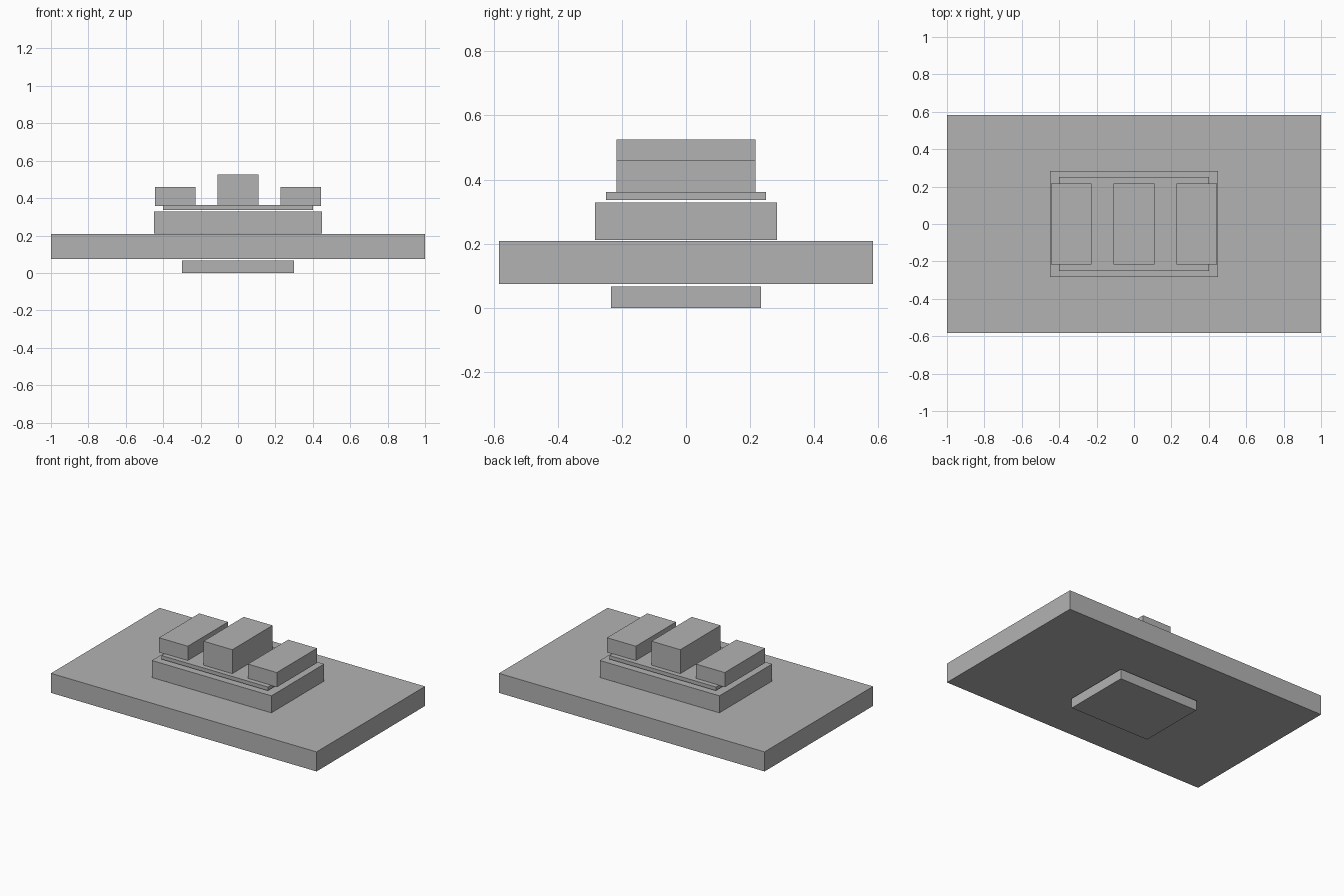
import bpy

if "Cube" in bpy.data.objects:
    bpy.data.objects.remove(bpy.data.objects["Cube"])

grey = bpy.data.materials.new("plain_grey")
grey.diffuse_color = (0.45, 0.45, 0.45, 1)
grey.use_nodes = True
grey.node_tree.nodes["Principled BSDF"].inputs["Base Color"].default_value = grey.diffuse_color


def box(name, width, depth, bottom, top, x=0.0):
    """Axis-aligned slab, centred on y = 0, spanning bottom to top."""
    bpy.ops.mesh.primitive_cube_add(size=1, location=(x, 0, (bottom + top) / 2))
    ob = bpy.context.object
    ob.name = name
    ob.scale = (width, depth, top - bottom)
    bpy.ops.object.transform_apply(location=False, rotation=False, scale=True)
    ob.data.materials.append(grey)
    return ob


# Stacked slabs, separated by thin gaps
box("foot_plate", 0.60, 0.467, 0.0, 0.067)
box("base_slab", 2.0, 1.167, 0.075, 0.208)
box("pedestal", 0.90, 0.567, 0.212, 0.328)
box("thin_plate", 0.80, 0.50, 0.337, 0.362)

# Three blocks on top: tall centre, lower sides
box("centre_block", 0.217, 0.433, 0.359, 0.525)
for side, x in (("left", -0.335), ("right", 0.335)):
    box(side + "_block", 0.217, 0.433, 0.359, 0.459, x)
